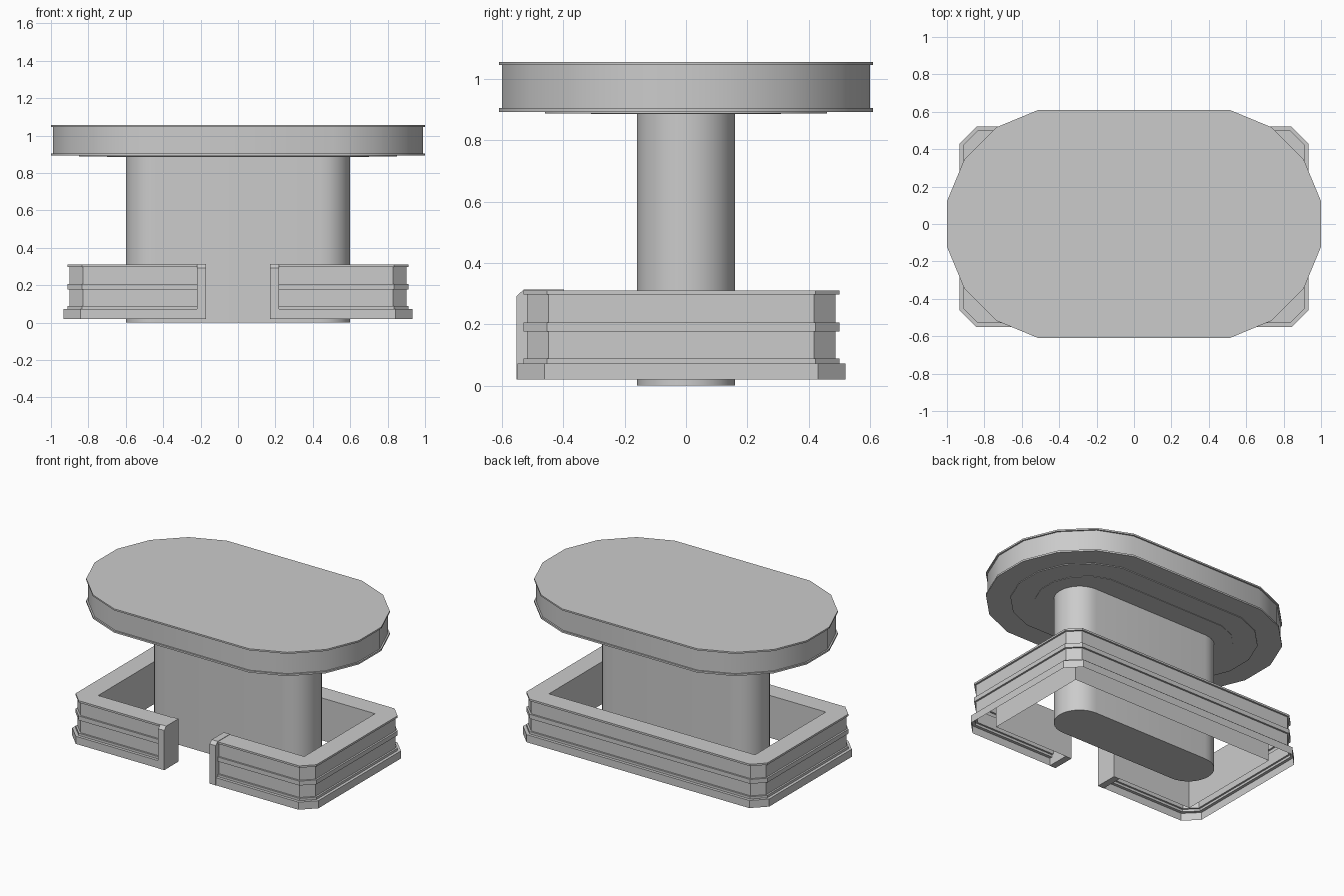
import bpy, bmesh
from math import pi, sin, cos

if "Cube" in bpy.data.objects:
    bpy.data.objects.remove(bpy.data.objects["Cube"])


def loft(name, rings, closed=True, caps=True, smooth=True):
    """Skin a stack of matching point rings (counter-clockwise, going up)."""
    bm = bmesh.new()
    vs = [[bm.verts.new(p) for p in r] for r in rings]
    n = len(rings[0])
    for a, b in zip(vs, vs[1:]):
        for j in range(n if closed else n - 1):
            k = (j + 1) % n
            bm.faces.new((a[j], a[k], b[k], b[j]))
    if caps:
        bm.faces.new(vs[0][::-1])
        bm.faces.new(vs[-1])
    bmesh.ops.remove_doubles(bm, verts=bm.verts, dist=1e-4)
    me = bpy.data.meshes.new(name)
    bm.to_mesh(me)
    bm.free()
    ob = bpy.data.objects.new(name, me)
    bpy.context.collection.objects.link(ob)
    if smooth:
        bpy.context.view_layer.objects.active = ob
        ob.select_set(True)
        bpy.ops.object.shade_smooth_by_angle(angle=pi / 6)
        ob.select_set(False)
    return ob


def stadium(cx, r, z, angles):
    """Two half circles centred at +-cx; angles run from -90 to 90 degrees."""
    right = [(cx + r * cos(a), r * sin(a), z) for a in angles]
    return right + [(-x, -y, z) for x, y, z in right]


# Table top: halves of a 16-gon, with thin lips and a stepped underside
arc16 = [pi / 16 * (2 * i - 7) for i in range(8)]
top_profile = [(0.31, 0.885), (0.31, 0.888), (0.46, 0.888), (0.46, 0.893),
               (0.61, 0.893), (0.61, 0.905), (0.60, 0.905), (0.60, 1.045),
               (0.61, 1.045), (0.61, 1.056)]
loft("table_top", [stadium(0.39, a / cos(pi / 16), z, arc16) for a, z in top_profile])

# Central pedestal: smooth stadium column
arc = [-pi / 2 + pi * i / 16 for i in range(17)]
loft("pedestal", [stadium(0.44, 0.16, z, arc) for z in (0, 0.89)])


# Moulded surround: chamfered rectangle, open at the front and underneath
CY, GAP = -0.015, 0.2


def surround_ring(o, z):
    hx, hy, c = 0.90 + o, 0.503 + o, max(0, 0.07 + 0.586 * o)
    half = [(GAP, -hy), (hx - c, -hy), (hx, c - hy), (hx, hy - c), (hx - c, hy)]
    pts = half + [(-x, y) for x, y in reversed(half)]
    return [(x, y + CY, z) for x, y in pts]


wall_profile = [(0.032, 0.02), (0.032, 0.072), (0.012, 0.072), (0.012, 0.088),
                (0, 0.088), (0, 0.176), (0.012, 0.176), (0.012, 0.206),
                (0, 0.206), (0, 0.297), (0.012, 0.297), (0.012, 0.31),
                (-0.12, 0.31), (-0.12, 0.02)]
loft("surround_wall", [surround_ring(o, z) for o, z in wall_profile],
     closed=False, caps=False, smooth=False)

# End posts either side of the opening, with a bevelled front top edge
post_side = [(-0.552, 0.02), (-0.398, 0.02), (-0.398, 0.313),
             (-0.53, 0.313), (-0.552, 0.292)]
for side, x0, x1 in (("left", -0.218, -0.172), ("right", 0.172, 0.218)):
    loft(side + "_end_post", [[(x, y, z) for y, z in post_side] for x in (x0, x1)],
         smooth=False)
